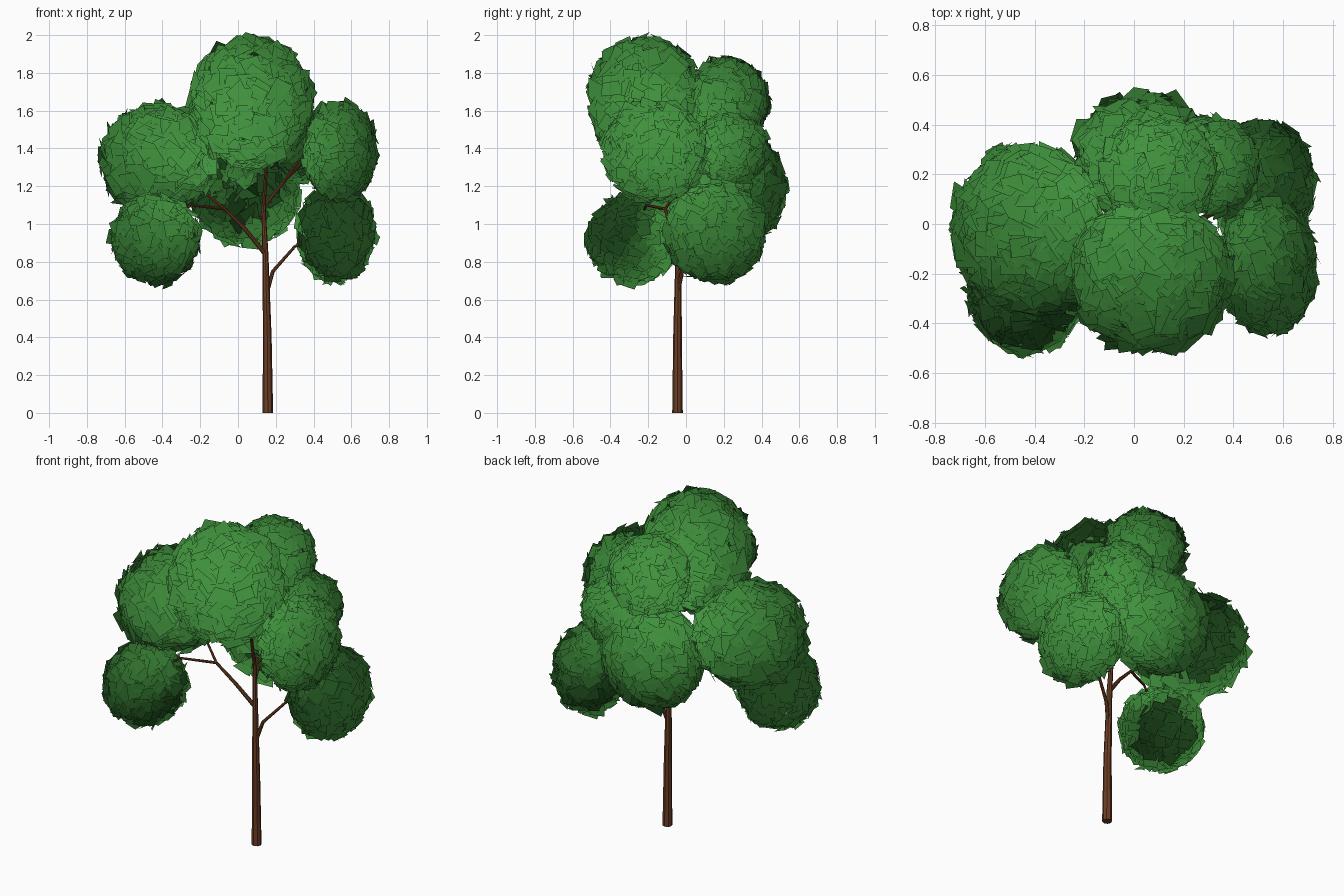
import bpy, math, random
from mathutils import Vector

if "Cube" in bpy.data.objects:
    bpy.data.objects.remove(bpy.data.objects["Cube"])

random.seed(4)
CROWN = Vector((0.05, 0.0, 1.15))  # leaves are shaded as one crown around this point


def material(name, rgb):
    m = bpy.data.materials.new(name)
    m.diffuse_color = (*rgb, 1)
    m.use_nodes = True
    m.node_tree.nodes["Principled BSDF"].inputs["Base Color"].default_value = m.diffuse_color
    return m


leaf_green = material("leaf_green", (0.05, 0.28, 0.045))
bark_brown = material("bark_brown", (0.15, 0.048, 0.018))


def limb(name, points):
    """Tapered flat-sided tube through (x, y, z, radius) points."""
    cu = bpy.data.curves.new(name, 'CURVE')
    cu.dimensions = '3D'
    cu.bevel_depth = 1
    cu.bevel_resolution = 2
    cu.use_fill_caps = True
    sp = cu.splines.new('POLY')
    sp.points.add(len(points) - 1)
    for p, (x, y, z, r) in zip(sp.points, points):
        p.co = (x, y, z, 1)
        p.radius = r
    sp.use_smooth = False
    cu.materials.append(bark_brown)
    bpy.context.collection.objects.link(bpy.data.objects.new(name, cu))


def leaf_clump(name, centre, radii, count=500):
    """Hollow ball of overlapping, slightly tilted square leaves."""
    centre, verts, faces, normals = Vector(centre), [], [], []
    size = 0.33 * sum(radii) / 3
    for i in range(count):
        # evenly spread direction with a little jitter
        h = 1 - 2 * (i + 0.5) / count
        a = i * 2.399963 + random.uniform(-0.2, 0.2)
        w = math.sqrt(1 - h * h)
        d = Vector((w * math.cos(a), w * math.sin(a), h))
        k = random.uniform(0.86, 0.985)
        c = centre + Vector(d[j] * radii[j] * k for j in range(3))
        out = Vector(d[j] / radii[j] for j in range(3)).normalized()
        n = (out + Vector(random.gauss(0, 0.25) for _ in range(3))).normalized()
        u = n.orthogonal().normalized()
        v = n.cross(u)
        t = random.uniform(0, math.tau)
        s = size * random.uniform(0.75, 1.15) / 2
        p = (u * math.cos(t) + v * math.sin(t)) * s
        q = n.cross(p)
        b = len(verts)
        verts += [c - p - q, c + p - q, c + p + q, c - p + q]
        faces.append((b, b + 1, b + 2, b + 3))
        shade = ((c - CROWN).normalized() + out * 0.45).normalized()
        normals += [shade] * 4
    me = bpy.data.meshes.new(name)
    me.from_pydata(verts, [], faces)
    me.shade_smooth()
    me.normals_split_custom_set_from_vertices(normals)
    me.materials.append(leaf_green)
    bpy.context.collection.objects.link(bpy.data.objects.new(name, me))


# Trunk and its forks
limb("trunk", [(0.158, -0.045, 0, 0.028), (0.155, -0.045, 0.4, 0.023),
               (0.145, -0.04, 0.84, 0.016), (0.135, -0.03, 1.09, 0.011),
               (0.15, -0.09, 1.30, 0.008), (0.10, -0.18, 1.55, 0.004)])
limb("right_low_branch", [(0.153, -0.043, 0.64, 0.012), (0.185, -0.02, 0.75, 0.010),
                          (0.30, 0.04, 0.88, 0.008), (0.48, 0.14, 0.97, 0.004)])
limb("left_branch", [(0.145, -0.04, 0.84, 0.013), (0.04, -0.08, 0.97, 0.011),
                     (-0.07, -0.11, 1.08, 0.009), (-0.25, -0.21, 1.10, 0.007),
                     (-0.40, -0.27, 0.98, 0.004)])
limb("left_upper_twig", [(-0.07, -0.11, 1.08, 0.008), (-0.22, -0.03, 1.20, 0.006),
                         (-0.38, 0, 1.32, 0.004)])
limb("right_upper_branch", [(0.135, -0.03, 1.09, 0.010), (0.24, 0.0, 1.22, 0.008),
                            (0.34, 0.05, 1.36, 0.006), (0.32, 0.2, 1.42, 0.004)])
limb("right_upper_twig", [(0.24, 0.0, 1.22, 0.006), (0.36, -0.07, 1.34, 0.005),
                          (0.5, -0.15, 1.4, 0.003)])
limb("back_branch", [(0.138, -0.03, 1.0, 0.009), (0.10, 0.10, 1.12, 0.007),
                     (0.05, 0.26, 1.2, 0.004)])

# Foliage clumps: name, centre, radii
for name, centre, radii in [
        ("top_front_foliage", (0.07, -0.21, 1.645), (0.33, 0.31, 0.345)),
        ("top_back_foliage", (0.10, 0.215, 1.65), (0.235, 0.225, 0.235)),
        ("left_upper_foliage", (-0.425, -0.02, 1.34), (0.31, 0.345, 0.295)),
        ("left_lower_foliage", (-0.435, -0.28, 0.92), (0.235, 0.245, 0.24)),
        ("right_upper_foliage", (0.54, -0.17, 1.385), (0.195, 0.275, 0.27)),
        ("right_lower_foliage", (0.52, 0.155, 0.955), (0.21, 0.27, 0.265)),
        ("back_foliage", (0.04, 0.265, 1.18), (0.285, 0.265, 0.30)),
        ("right_back_foliage", (0.30, 0.24, 1.40), (0.205, 0.20, 0.19))]:
    leaf_clump(name, centre, radii)
